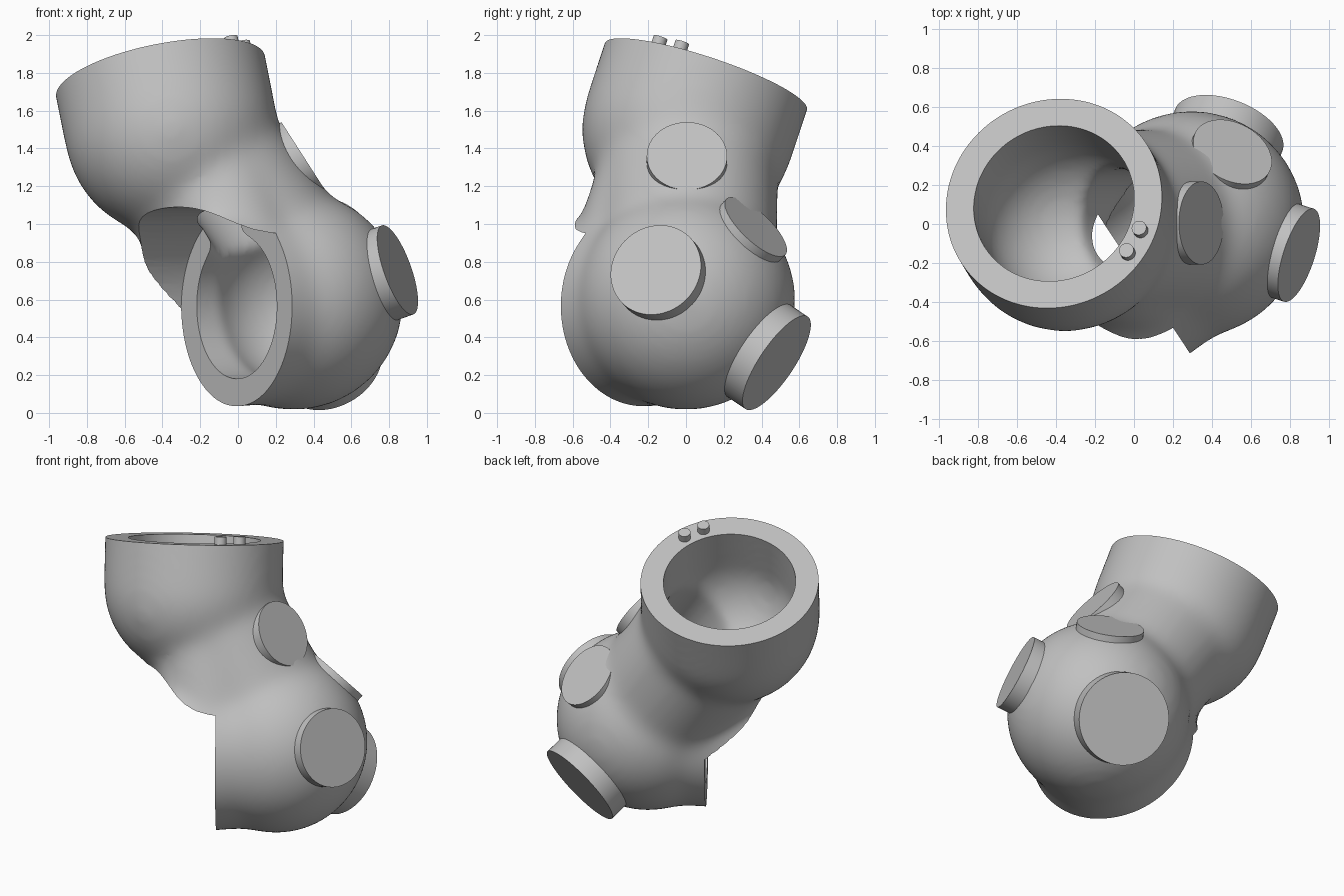
import bpy, bmesh, math
from mathutils import Vector

cube = bpy.data.objects.get("Cube")
if cube:
    bpy.data.objects.remove(cube)

grey = bpy.data.materials.new("plain grey")
grey.use_nodes = True
COLOUR = (0.53, 0.53, 0.53, 1)
grey.diffuse_color = COLOUR
grey.node_tree.nodes["Principled BSDF"].inputs["Base Color"].default_value = COLOUR

# Key points and axes
RIM = Vector((-0.41, 0.105, 1.78))
RIM_AXIS = Vector((-0.2, 0.33, 1)).normalized()
CUP_END = RIM - RIM_AXIS * 0.30
BALL = Vector((0.295, 0, 0.595))
PORT = Vector((0, -0.23, 0.545))
PORT_AXIS = Vector((-0.83, -0.55, 0)).normalized()


def add_rod(bm, a, b, r):
    d = b - a
    mat = d.to_track_quat('Z', 'Y').to_matrix().to_4x4()
    mat.translation = (a + b) / 2
    bmesh.ops.create_cone(bm, cap_ends=True, segments=72, radius1=r,
                          radius2=r, depth=d.length, matrix=mat)


def add_ball(bm, p, r):
    ret = bmesh.ops.create_uvsphere(bm, u_segments=48, v_segments=32, radius=r)
    bmesh.ops.translate(bm, verts=ret["verts"], vec=p)


def finish(name, bm):
    mesh = bpy.data.meshes.new(name)
    bm.to_mesh(mesh)
    bm.free()
    ob = bpy.data.objects.new(name, mesh)
    bpy.context.collection.objects.link(ob)
    return ob


def rod(name, a, b, r):
    bm = bmesh.new()
    add_rod(bm, a, b, r)
    return finish(name, bm)


def apply_modifiers(ob):
    bpy.context.view_layer.update()
    dg = bpy.context.evaluated_depsgraph_get()
    mesh = bpy.data.meshes.new_from_object(ob.evaluated_get(dg))
    ob.modifiers.clear()
    ob.data = mesh


def blended_elbow(name, cup, ball, port, links, reach, steps):
    """Cup, ball, port and linking capsules fused into one blended volume."""
    bm = bmesh.new()
    add_rod(bm, CUP_END, RIM + RIM_AXIS * reach, cup)
    add_ball(bm, CUP_END, cup)
    add_ball(bm, BALL, ball)
    add_rod(bm, BALL, PORT + PORT_AXIS * reach, port)
    for a, b, r in links:
        add_rod(bm, a, b, r)
        add_ball(bm, a, r)
        add_ball(bm, b, r)
    ob = finish(name, bm)
    remesh = ob.modifiers.new("fuse", 'REMESH')
    remesh.mode = 'VOXEL'
    remesh.voxel_size = 0.025
    smooth = ob.modifiers.new("blend", 'SMOOTH')
    smooth.factor = 0.5
    smooth.iterations = steps
    apply_modifiers(ob)
    return ob


def shade(ob):
    ob.data.materials.clear()
    ob.data.materials.append(grey)
    bpy.ops.object.select_all(action='DESELECT')
    ob.select_set(True)
    bpy.context.view_layer.objects.active = ob
    bpy.ops.object.shade_smooth_by_angle(angle=math.radians(35))


# Hollow elbow body: outer neck with a front gusset, inner neck set higher
neck = (CUP_END, BALL, 0.48)
gusset = (CUP_END + Vector((0.15, -0.05, 0)), PORT + Vector((0.08, -0.12, 0)), 0.35)
lift = Vector((0.08, 0, 0.06))
passage = (CUP_END + lift, BALL + lift, 0.275)
body = blended_elbow("elbow_body", 0.567, 0.583, 0.535, [neck, gusset], 0.3, 55)
cutters = [
    rod("rim_cutter", RIM, RIM + RIM_AXIS, 1.0),
    rod("port_cutter", PORT, PORT + PORT_AXIS * 0.9, 0.545),
    blended_elbow("cavity_cutter", 0.42, 0.435, 0.385, [passage], 0.25, 12),
]
for cutter in cutters:
    cutter.hide_render = True
    cut = body.modifiers.new(cutter.name, 'BOOLEAN')
    cut.operation = 'DIFFERENCE'
    cut.solver = 'EXACT'
    cut.object = cutter
apply_modifiers(body)
for cutter in cutters:
    bpy.data.objects.remove(cutter)
shade(body)

# Round pads: face centre, facing direction, radius, depth
PADS = {
    "side_pad": ((0.845, -0.16, 0.757), (0.9, -0.29, 0.32), 0.25, 0.11),
    "lower_back_pad": ((0.485, 0.48, 0.265), (0.31, 0.79, -0.53), 0.295, 0.15),
    "upper_back_pad": ((0.505, 0.37, 0.985), (0.35, 0.64, 0.68), 0.215, 0.11),
    "neck_pad": ((0.345, 0.005, 1.36), (0.84, 0, 0.54), 0.213, 0.11),
}
for name, (face, normal, r, depth) in PADS.items():
    face, normal = Vector(face), Vector(normal).normalized()
    shade(rod(name, face - normal * depth, face, r))

# Two locating pegs on the rim
for name, x, y in (("rear_peg", 0.035, -0.035), ("front_peg", -0.03, -0.15)):
    z = RIM.z - (RIM_AXIS.x * (x - RIM.x) + RIM_AXIS.y * (y - RIM.y)) / RIM_AXIS.z
    base = Vector((x, y, z))
    shade(rod(name, base - RIM_AXIS * 0.03, base + RIM_AXIS * 0.05, 0.038))
